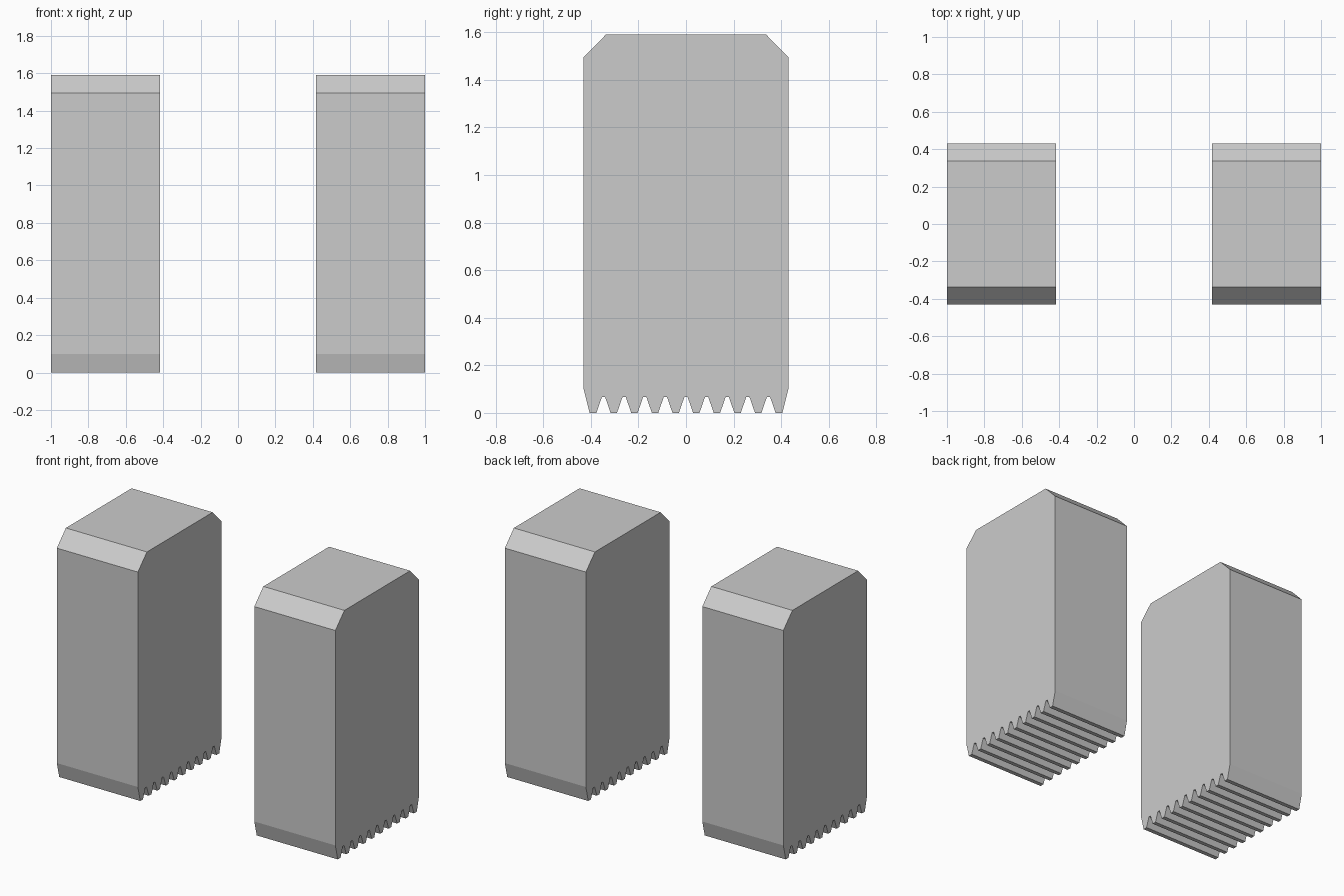
import bpy, bmesh

if "Cube" in bpy.data.objects:
    bpy.data.objects.remove(bpy.data.objects["Cube"])

X_IN, X_OUT = 0.418, 1.0
HALF_Y, HEIGHT = 0.43, 1.59
PITCH, GROOVE_Z = 0.0867, 0.066

# Side profile (y, z): chamfered top, tapered foot, nine grooves underneath
profile = [(0.405, 0), (HALF_Y, 0.10), (HALF_Y, 1.495), (0.337, HEIGHT),
           (-0.337, HEIGHT), (-HALF_Y, 1.495), (-HALF_Y, 0.10), (-0.405, 0)]
for i in range(-4, 5):
    c = i * PITCH
    profile += [(c - 0.03, 0), (c - 0.007, GROOVE_Z),
                (c + 0.007, GROOVE_Z), (c + 0.03, 0)]


def block(name, x0, x1):
    bm = bmesh.new()
    face = bm.faces.new([bm.verts.new((x0, y, z)) for y, z in profile])
    ext = bmesh.ops.extrude_face_region(bm, geom=[face])
    moved = [v for v in ext["geom"] if isinstance(v, bmesh.types.BMVert)]
    bmesh.ops.translate(bm, verts=moved, vec=(x1 - x0, 0, 0))
    bmesh.ops.recalc_face_normals(bm, faces=bm.faces[:])
    mesh = bpy.data.meshes.new(name)
    bm.to_mesh(mesh)
    bm.free()
    bpy.context.collection.objects.link(bpy.data.objects.new(name, mesh))


# Matching pair of jaw blocks
block("left_jaw_block", -X_OUT, -X_IN)
block("right_jaw_block", X_IN, X_OUT)
